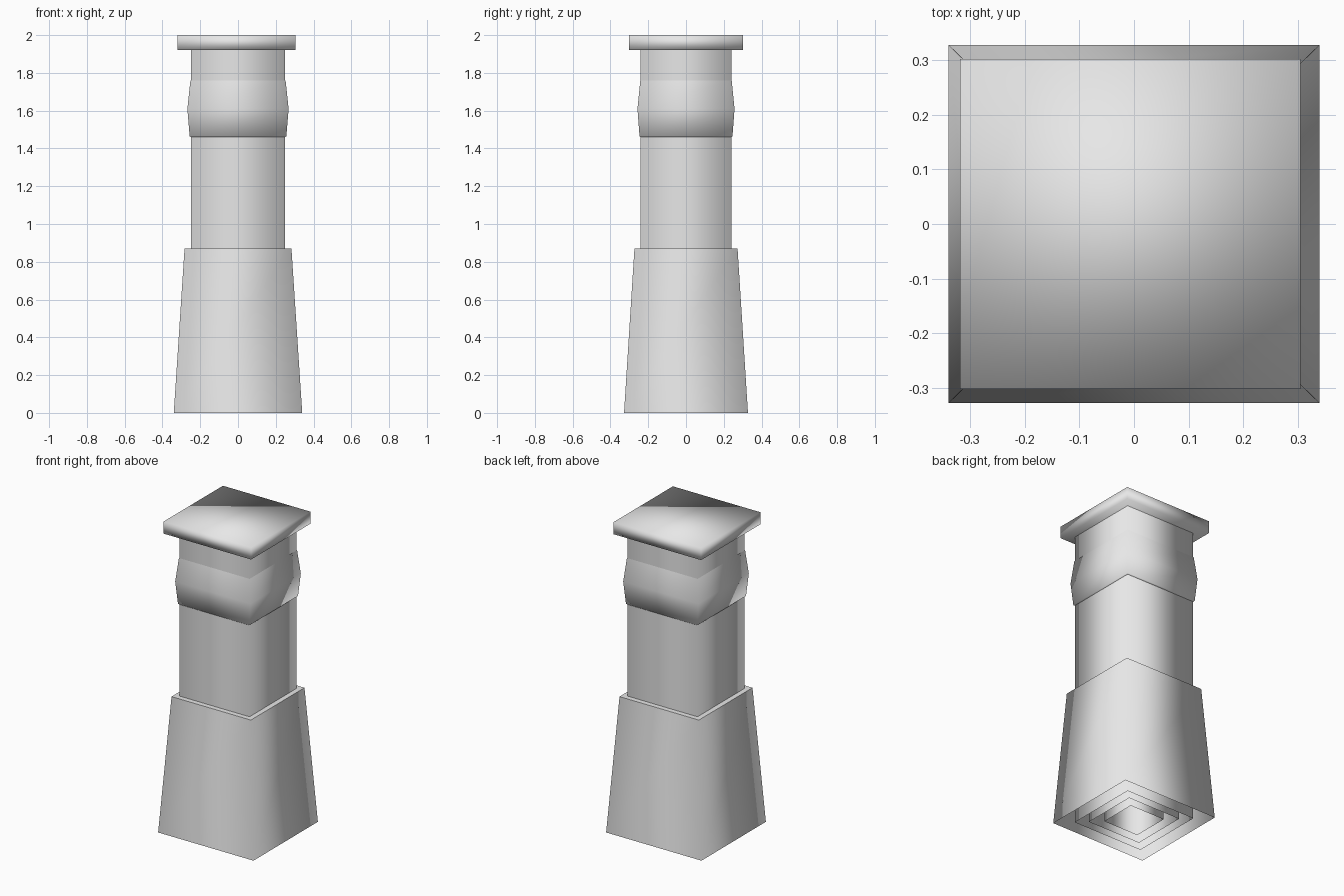
import bpy
import bmesh

cube = bpy.data.objects.get("Cube")
if cube:
    bpy.data.objects.remove(cube, do_unlink=True)

# One plain stone colour
stone = bpy.data.materials.new("pale_grey_stone")
stone.use_nodes = True
stone.diffuse_color = (0.8, 0.8, 0.8, 1)
stone.node_tree.nodes["Principled BSDF"].inputs["Base Color"].default_value = (0.8, 0.8, 0.8, 1)


def square_tower(name, rings, closed=False, sharp_z=None, x=0.0):
    """Loft rectangles given as (half width, half depth, height)."""
    bm = bmesh.new()
    loops = []
    for w, d, z in rings:
        corners = ((-w, -d), (w, -d), (w, d), (-w, d))
        loops.append([bm.verts.new((x + cx, cy, z)) for cx, cy in corners])
    for low, high in zip(loops, loops[1:]):
        for i in range(4):
            j = (i + 1) % 4
            bm.faces.new((low[i], low[j], high[j], high[i]))
    if closed:
        bm.faces.new(loops[0][::-1])
        bm.faces.new(loops[-1])
    for face in bm.faces:
        face.smooth = True
    # Keep the rim of a ledge crisp
    for edge in bm.edges:
        if sharp_z is not None and all(abs(v.co.z - sharp_z) < 0.001 for v in edge.verts):
            edge.smooth = False
    mesh = bpy.data.meshes.new(name)
    bm.to_mesh(mesh)
    bm.free()
    mesh.materials.append(stone)
    obj = bpy.data.objects.new(name, mesh)
    bpy.context.collection.objects.link(obj)
    return obj


# Tapered hollow base with a narrow ledge against the shaft
square_tower("tapered_base", [(0.34, 0.328, 0), (0.283, 0.273, 0.87), (0.25, 0.24, 0.87)], sharp_z=0.87)

# Shaft running up the full height, open underneath
square_tower("shaft", [(0.25, 0.24, 0), (0.25, 0.24, 1.93)])

# Nested inner flues, open underneath
for name, w in (("outer_flue", 0.19), ("inner_flue", 0.125)):
    square_tower(name, [(w, w * 0.96, 0), (w, w * 0.96, 1.93)])

# Bulging collar below the cap
square_tower("collar", [(0.25, 0.24, 1.46), (0.256, 0.246, 1.465), (0.268, 0.257, 1.61),
                        (0.252, 0.242, 1.76)])

# Flat overhanging cap
square_tower("cap", [(0.312, 0.302, 1.922), (0.312, 0.302, 2.0)], closed=True, x=-0.007)
